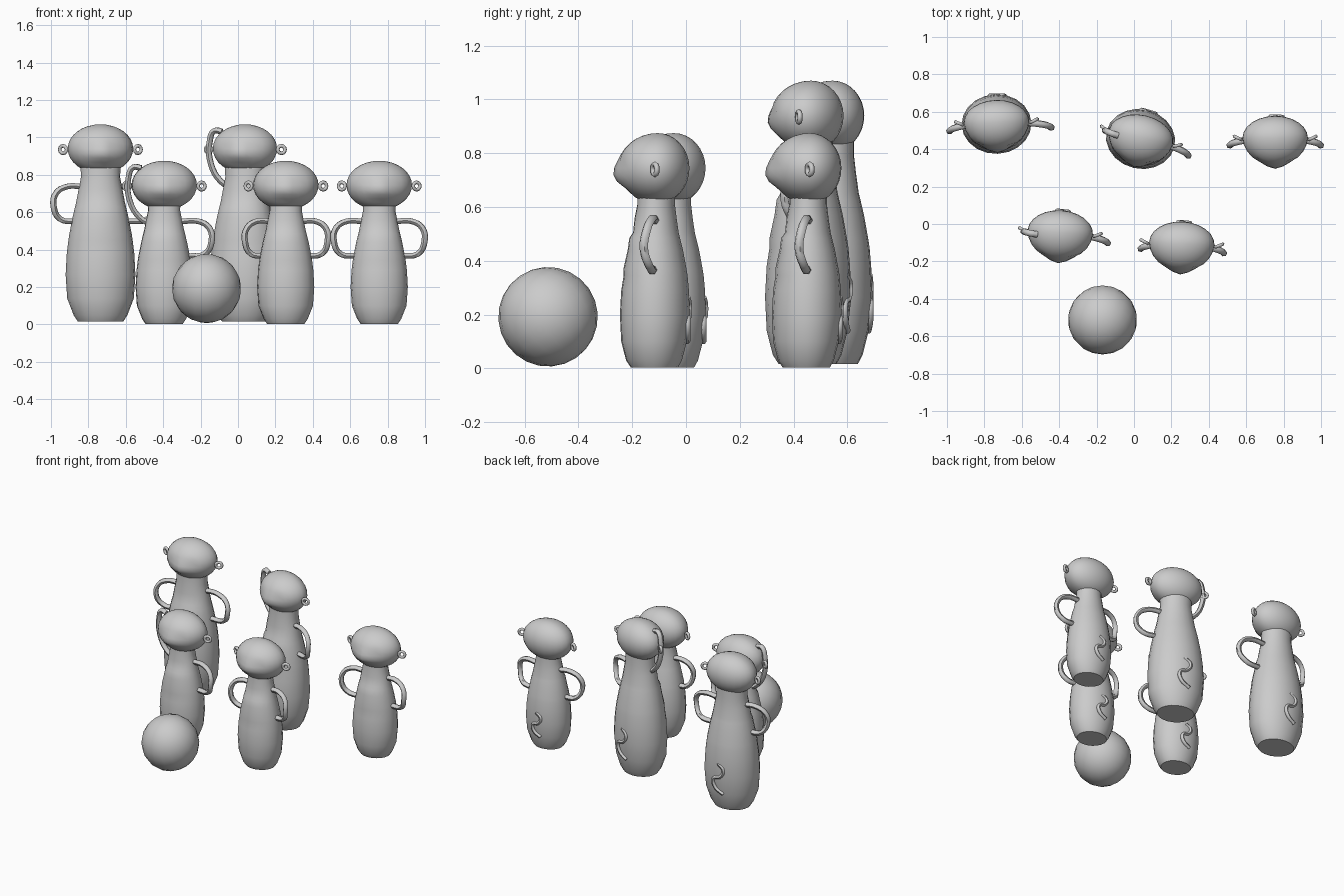
import bpy, bmesh, math
from mathutils import Vector, Matrix

if "Cube" in bpy.data.objects:
    bpy.data.objects.remove(bpy.data.objects["Cube"])

grey = bpy.data.materials.new("light grey")
grey.diffuse_color = (0.6, 0.6, 0.6, 1)
grey.use_nodes = True
grey.node_tree.nodes["Principled BSDF"].inputs["Base Color"].default_value = grey.diffuse_color


def finish(name, mesh, angle=50):
    mesh.materials.clear()
    mesh.materials.append(grey)
    ob = bpy.data.objects.new(name, mesh)
    bpy.context.collection.objects.link(ob)
    bpy.ops.object.select_all(action='DESELECT')
    ob.select_set(True)
    bpy.context.view_layer.objects.active = ob
    bpy.ops.object.shade_smooth_by_angle(angle=math.radians(angle))
    return ob


def from_bmesh(name, bm, matrix=Matrix(), angle=50):
    bmesh.ops.transform(bm, matrix=matrix, verts=bm.verts)
    bmesh.ops.recalc_face_normals(bm, faces=bm.faces)
    mesh = bpy.data.meshes.new(name)
    bm.to_mesh(mesh)
    bm.free()
    return finish(name, mesh, angle)


def tube(name, points, radius, matrix):
    """Round limb swept along a smooth path."""
    cu = bpy.data.curves.new(name, 'CURVE')
    cu.dimensions = '3D'
    cu.resolution_u = 4
    cu.bevel_depth = radius
    cu.bevel_resolution = 1
    cu.use_fill_caps = True
    sp = cu.splines.new('BEZIER')
    sp.bezier_points.add(len(points) - 1)
    for bp, p in zip(sp.bezier_points, points):
        bp.co = matrix @ Vector(p)
        bp.handle_left_type = bp.handle_right_type = 'AUTO'
    tmp = bpy.data.objects.new(name + "_path", cu)
    mesh = bpy.data.meshes.new_from_object(tmp)
    bpy.data.objects.remove(tmp)
    mesh.name = name
    finish(name, mesh, 60)


# Body rings: height, half width, front depth, back depth
BODY = [(0.003, .10, .090, .085), (.03, .118, .108, .100), (.10, .146, .126, .118),
        (.20, .153, .131, .130), (.29, .148, .126, .126), (.345, .141, .117, .121),
        (.37, .137, .118, .117), (.44, .123, .102, .104), (.485, .112, .096, .093),
        (.505, .107, .082, .088), (.56, .096, .076, .080), (.61, .086, .066, .074),
        (.68, .088, .066, .074)]
ARM = [(.08, .005, .55), (.165, -.005, .552), (.222, -.02, .515),
       (.233, -.03, .445), (.20, -.01, .378), (.115, .0, .365)]
RAISED = [(-.06, 0, .53), (-.13, 0, .57), (-.185, .0, .665),
          (-.19, .0, .79), (-.165, -.005, .84), (-.12, -.01, .835)]


def body(name, s, sz, z0, matrix, n=20):
    bm = bmesh.new()
    rings = []
    for z, w, f, b in BODY:
        ring = []
        for i in range(n):
            a = 2 * math.pi * i / n
            c, d = math.cos(a), math.sin(a)
            ring.append(bm.verts.new((w * c * s, (b if d > 0 else f) * d * s, z0 + z * sz)))
        rings.append(ring)
    for lo, hi in zip(rings, rings[1:]):
        for i in range(n):
            j = (i + 1) % n
            bm.faces.new((lo[i], lo[j], hi[j], hi[i]))
    bm.faces.new(rings[0][::-1])
    bm.faces.new(rings[-1])
    from_bmesh(name, bm, matrix)


def head(name, z, matrix):
    bm = bmesh.new()
    bmesh.ops.create_uvsphere(bm, u_segments=24, v_segments=16, radius=1)
    for v in bm.verts:
        x, y, h = v.co
        side = abs(x)
        front = max(0, -y)
        # muzzle bump, eye hollows and a mouth crease
        push = .020 * math.exp(-(x / .35) ** 2 - ((h + .2) / .35) ** 2) * (y < 0)
        push -= .012 * math.exp(-((side - .4) / .16) ** 2 - ((h - .12) / .18) ** 2) * (y < 0)
        push -= .010 * math.exp(-(x / .35) ** 2 - ((h + .62) / .12) ** 2) * (y < 0)
        depth = .118 if y > 0 else .148
        v.co = (x * .175 * (1 - .04 * front), y * depth - push, h * (.130 if h > 0 else .132))
    from_bmesh(name, bm, matrix @ Matrix.Translation((0, .01, z)))


def ear(name, side, z, matrix):
    """Small ring standing out from the side of the head."""
    path, n, m = Vector((side * .2, .01, z)), 12, 6
    bm = bmesh.new()
    vs = []
    for i in range(n):
        a = 2 * math.pi * i / n
        for j in range(m):
            b = 2 * math.pi * j / m
            r = .020 + .010 * math.cos(b)
            vs.append(bm.verts.new((r * math.cos(a), .010 * math.sin(b), r * math.sin(a))))
    for i in range(n):
        for j in range(m):
            k, l = (i + 1) % n, (j + 1) % m
            bm.faces.new((vs[i * m + j], vs[k * m + j], vs[k * m + l], vs[i * m + l]))
    turn = Matrix.Rotation(side * math.radians(25), 4, 'Z')
    from_bmesh(name, bm, matrix @ Matrix.Translation(path) @ turn, 80)


# Pins: x, y, turn in degrees, tall, left reach, right reach, left arm raised
PINS = [(-.735, .535, 2, True, 1.08, 1.25, False),
        (.035, .455, -13, True, 1, 1.15, True),
        (-.395, -.055, -4, False, 1, 1.1, True),
        (.255, -.115, -3, False, .93, .97, False),
        (.755, .45, 0, False, 1.04, 1.04, False)]

for i, (x, y, turn, tall, left, right, raised) in enumerate(PINS, 1):
    M = Matrix.Translation((x, y, 0)) @ Matrix.Rotation(math.radians(turn), 4, 'Z')
    s, sz, z0 = (1.22, 1.27, .012) if tall else (1, 1, 0)
    lift = .195 if tall else 0
    body(f"pin_{i}_body", s, sz, z0, M)
    head(f"pin_{i}_head", .745 + lift, M)
    for side, tag, reach in ((-1, "left", left), (1, "right", right)):
        ear(f"pin_{i}_{tag}_ear", side, .74 + lift, M)
        if raised and side < 0:
            pts = [(px, py, pz + lift) for px, py, pz in RAISED]
        else:
            pts = [(side * px * reach, py, pz + lift * .95) for px, py, pz in ARM]
        tube(f"pin_{i}_{tag}_arm", pts, .017, M)
    # curled tail lying against the lower back
    tail = [(-.02, .118, .10), (.03, .122, .135), (.035, .122, .18),
            (-.005, .124, .195), (-.025, .124, .235), (.01, .12, .265)]
    tube(f"pin_{i}_tail", [(px * s, py * s, z0 + pz * sz) for px, py, pz in tail], .012, M)

# Ball in front of the pins
bm = bmesh.new()
bmesh.ops.create_uvsphere(bm, u_segments=18, v_segments=12, radius=.185)
from_bmesh("ball", bm, Matrix.Translation((-.168, -.513, .192)) @ Matrix.Rotation(.6, 4, 'X'))
